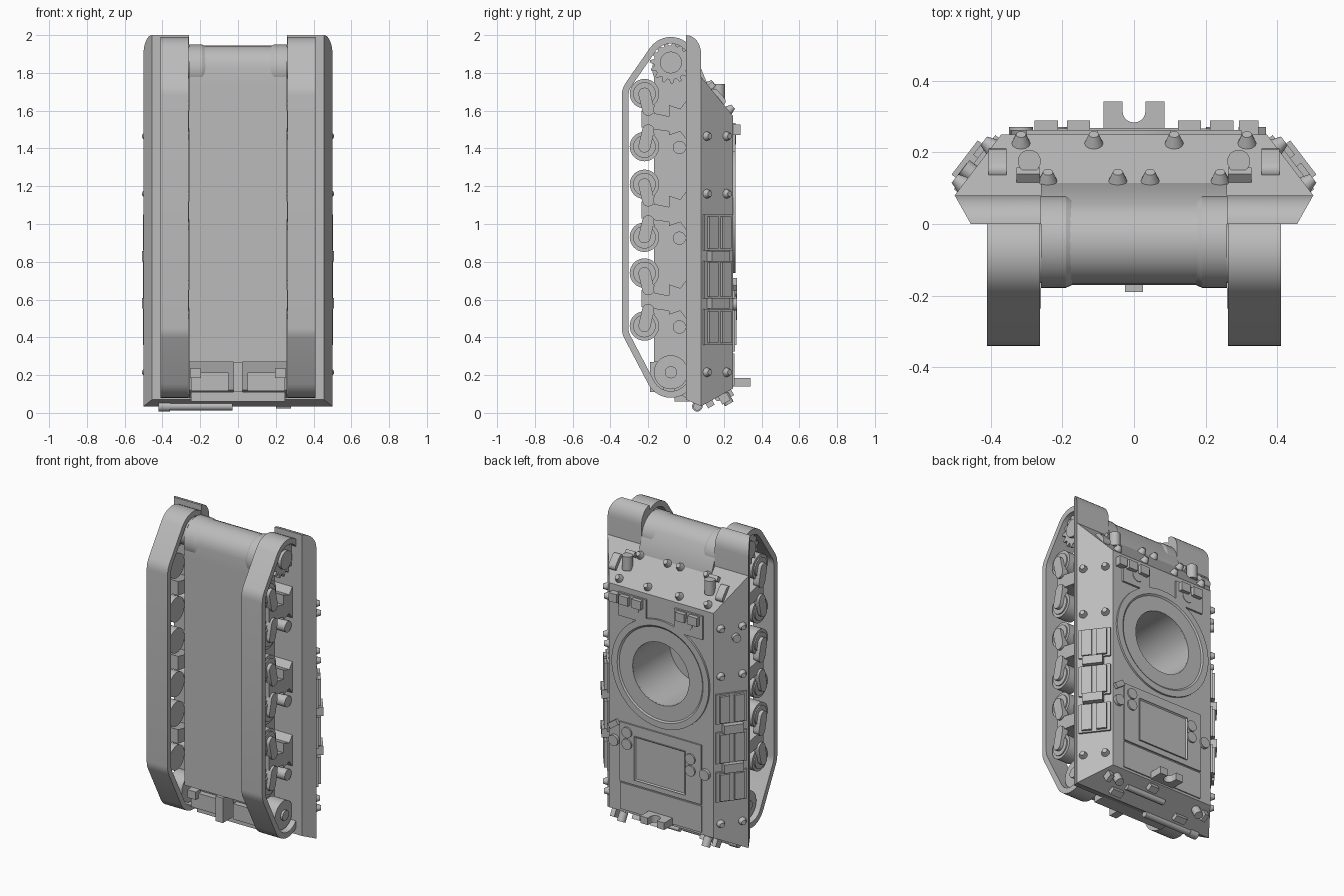
import bpy, bmesh, math
from math import sin, cos, pi
from mathutils import Vector, Matrix, geometry

cube = bpy.data.objects.get("Cube")
if cube:
    bpy.data.objects.remove(cube)

steel = bpy.data.materials.new("plain_grey")
steel.use_nodes = True
GREY = (0.5, 0.5, 0.5, 1)
steel.diffuse_color = GREY
steel.node_tree.nodes["Principled BSDF"].inputs["Base Color"].default_value = GREY
parts = []
UP, FWD, SIDE = Vector((0, 1, 0)), Vector((0, 0, 1)), Vector((1, 0, 0))


def finish(name, bm):
    bmesh.ops.recalc_face_normals(bm, faces=bm.faces)
    me = bpy.data.meshes.new(name)
    bm.to_mesh(me)
    bm.free()
    me.materials.append(steel)
    ob = bpy.data.objects.new(name, me)
    bpy.context.collection.objects.link(ob)
    parts.append(ob)
    return ob


def loft(name, rings, wrap=False):
    """Skin equal-length rings; cap the ends, or join last to first."""
    bm = bmesh.new()
    vs = [[bm.verts.new(p) for p in r] for r in rings]
    n = len(vs[0])
    pairs = list(zip(vs, vs[1:])) + ([(vs[-1], vs[0])] if wrap else [])
    for a, b in pairs:
        for i in range(n):
            bm.faces.new((a[i], a[(i + 1) % n], b[(i + 1) % n], b[i]))
    if not wrap:
        bm.faces.new(vs[0])
        bm.faces.new(vs[-1])
    return finish(name, bm)


def prism(name, profile, x0, x1):
    return loft(name, [[(x, y, z) for y, z in profile] for x in (x0, x1)])


def frame(pos, normal, xdir=SIDE):
    z = Vector(normal).normalized()
    x = Vector(xdir).normalized()
    m = Matrix((x, z.cross(x), z)).transposed().to_4x4()
    m.translation = pos
    return m


def plate(name, pos, size, normal=UP, xdir=SIDE, inset=0, depth=0):
    """Box whose base sits at pos and which rises along normal."""
    bm = bmesh.new()
    bmesh.ops.create_cube(bm, size=1)
    bmesh.ops.translate(bm, vec=(0, 0, 0.5), verts=bm.verts)
    bmesh.ops.scale(bm, vec=size, verts=bm.verts)
    if inset:
        top = max(bm.faces, key=lambda f: f.calc_center_median().z)
        bmesh.ops.inset_region(bm, faces=[top], thickness=inset, depth=0)
        bmesh.ops.translate(bm, vec=(0, 0, -depth), verts=top.verts)
    bm.transform(frame(pos, normal, xdir))
    return finish(name, bm)


def peg(name, pos, r, h, normal=UP, xdir=SIDE, r2=None, seg=20):
    """Cylinder or cone whose base sits at pos."""
    bm = bmesh.new()
    bmesh.ops.create_cone(bm, cap_ends=True, segments=seg, radius1=r,
                          radius2=r if r2 is None else r2, depth=h)
    bmesh.ops.translate(bm, vec=(0, 0, h / 2), verts=bm.verts)
    bm.transform(frame(pos, normal, xdir))
    return finish(name, bm)


def axle(name, x, y, z, r, w, s=1, **k):
    return peg(name, (s * x, y, z), r, w, (s, 0, 0), FWD, **k)


# Upper hull: flared skirt below, sloped sides above
def rect(x, y, z0, z1):
    return [(-x, y, z0), (x, y, z0), (x, y, z1), (-x, y, z1)]


upper = loft("upper_hull", [rect(.455, 0, .07, 1.8), rect(.5, .08, .035, 1.78),
                            rect(.37, .25, .13, 1.57)])

# Lower hull with rounded nose and stepped tail
nose = [(-.05 + .12 * cos(a), 1.825 + .12 * sin(a))
        for a in [pi * (.15 + .085 * i) for i in range(11)]]
tail = [(-.17, .27), (-.10, .27), (-.06, .12), (0, .08), (.1, .08)]
lower = prism("lower_hull", [(.115, 1.737)] + nose + [(-.17, 1.74)] + tail, -.26, .26)

# Round turret well cut through both hull pieces
RING_Z = 1.085
cutter = peg("well_cutter", (0, -.12, RING_Z), .2, .5, seg=48)
cutter.hide_render = True
for ob in (upper, lower):
    mod = ob.modifiers.new("well", "BOOLEAN")
    mod.object, mod.operation, mod.solver = cutter, "DIFFERENCE", "EXACT"
    bpy.context.view_layer.objects.active = ob
    bpy.ops.object.modifier_apply(modifier="well")
parts.remove(cutter)
bpy.data.objects.remove(cutter)

# Turret ring: raised flange with a groove
ring = [(.2, .24), (.345, .24), (.345, .262), (.305, .262), (.295, .255), (.2, .255)]
loft("turret_ring", [[(r * cos(a), y, RING_Z + r * sin(a)) for r, y in ring]
                     for a in [2 * pi * i / 64 for i in range(64)]], wrap=True)


# Track outline: taut loop around four rollers
ROLLERS = [(-.08, 1.855, .135), (-.22, 1.68, .12), (-.22, .45, .12), (-.08, .215, .135)]
samples = [(y, z, r, 2 * pi * i / 40) for y, z, r in ROLLERS for i in range(40)]
hull = geometry.convex_hull_2d([(y + r * cos(a), z + r * sin(a)) for y, z, r, a in samples])
loop = [samples[i] for i in hull]


def track_ring(x, inset):
    return [(x, y + (r - inset) * cos(a), z + (r - inset) * sin(a)) for y, z, r, a in loop]


def capsule(y0, z0, y1, z1, r):
    t = math.atan2(z1 - z0, y1 - y0)
    arc = [pi * i / 8 for i in range(9)]
    return ([(y1 + r * cos(t - pi / 2 + a), z1 + r * sin(t - pi / 2 + a)) for a in arc]
            + [(y0 + r * cos(t + pi / 2 + a), z0 + r * sin(t + pi / 2 + a)) for a in arc])


GLACIS = Vector((0, .21, .17)).normalized()


def glacis(x, y):
    return (x, y, 1.78 - (y - .08) * .21 / .17)


for s in (-1, 1):
    loft("track", [track_ring(s * x, d) for x, d in
                   ((.262, 0), (.41, 0), (.41, .035), (.262, .035))], wrap=True)
    # Mudguard with a rounded front end
    loft("front_mudguard", [[(s * x, .08 * sin(a), z) for x, z in
                             ((.26, 1.6), (.455 + .045 * sin(a), 1.6),
                              (.455 + .045 * sin(a), 1.9 + .1 * cos(a)), (.26, 1.9 + .1 * cos(a)))]
                            for a in [pi / 2 * i / 8 for i in range(9)]])
    # Final drive, toothed sprocket and idler
    peg("drive_housing", (s * .26, -.05, 1.822), .128, .07, (-s, 0, 0), FWD, seg=40)
    peg("drive_taper", (s * .19, -.05, 1.822), .128, .04, (-s, 0, 0), FWD, r2=.11, seg=40)
    teeth = [(-.08 + r * cos(a), 1.855 + r * sin(a)) for i in range(15)
             for r, a in [((.09, .112, .112, .09)[k], 2 * pi * (i + k / 4) / 15) for k in range(4)]]
    prism("sprocket", teeth, s * .36, s * .38)
    axle("sprocket_drum", .26, -.08, 1.855, .085, .11, s)
    axle("sprocket_hub", .37, -.08, 1.855, .058, .03, s)
    axle("idler", .28, -.08, .215, .09, .1, s, seg=32)
    axle("idler_hub", .37, -.08, .215, .032, .025, s)
    # Bogies with paired road wheels
    for zc in (1.55, 1.07, .6):
        body = [(-.235, -.04), (-.235, .05), (-.09, .02), (-.09, .08), (-.03, .06), (0, .1),
                (0, -.1), (-.03, -.06), (-.09, -.08), (-.09, -.06)]
        prism("bogie_bracket", [(y, zc + z) for y, z in body], s * .26, s * .385)
        axle("return_roller", .28, -.035, zc - .145, .035, .1, s)
        for d in (-1, 1):
            z = zc + d * .14
            axle("road_wheel", .28, -.22, z, .078, .09, s, seg=32)
            axle("wheel_rim", .37, -.22, z, .06, .008, s, seg=32)
            prism("wheel_arm", capsule(-.22, z, -.2, zc + d * .055, .032), s * .36, s * .4)
    # Side armour fittings
    out, along = Vector((s * .17, .13, 0)).normalized(), Vector((-s * .13, .17, 0))

    def flank(y, z):
        return (s * (.5 - .13 * (y - .08) / .17), y, z)

    for z in (1.465, 1.16, .215):
        for y in (.11, .215):
            peg("side_bolt", flank(y, z), .025, .028, out, FWD, r2=.015, seg=12)
    for z, h in ((.955, .19), (.705, .2), (.455, .19)):
        plate("rack_base", flank(.165, z), (.19, h, .012), out, along)
        for y in (.13, .2):
            plate("rack_slat", flank(y, z), (.06, h - .02, .028), out, along)
    for z in (.83, .58):
        plate("rack_strap", flank(.16, z), (.12, .055, .042), out, along)
    # Bow bolts, headlamps and horn boxes
    for x, y in ((.315, .225), (.112, .225), (.24, .12), (.045, .12)):
        peg("bow_bolt", glacis(s * x, y), .026, .032, GLACIS, r2=.014, seg=12)
    plate("lamp_bracket", glacis(s * .295, .125), (.065, .03, .03), GLACIS)
    peg("headlamp", (s * .292, .175, 1.65), .032, .09, FWD)
    prism("lamp_guard", capsule(.15, 1.69, .185, 1.65, .025), s * .355, s * .405)
    # Front hatches with periscopes
    plate("crew_hatch", (s * .2, .25, 1.46), (.2, .15, .012))
    peg("hatch_disc", (s * .19, .26, 1.46), .04, .006)
    for x in (.155, .245):
        plate("periscope", (s * x, .25, 1.5), (.065, .055, .038))

plate("extra_periscope", (.32, .25, 1.5), (.055, .055, .038))
peg("pistol_port", (-.45, .14, 1.4), .025, .03, (-.17, .13, 0), FWD)

# Engine deck
plate("engine_cover", (0, .25, .515), (.58, .38, .01))
plate("access_panel", (0, .25, .5), (.36, .28, .018), inset=.014, depth=.011)
plate("rear_cover", (0, .25, .23), (.58, .17, .007))
for x, z in ((.235, .65), (.235, .575), (.33, .575), (-.215, .6), (-.215, .525), (-.315, .525)):
    peg("filler_cap", (x, .25, z), .034, .02)
plate("deck_latch", (.33, .25, .68), (.07, .035, .02), UP, (1, 0, -.7))

# Travel lock: block with a round notch
notch = [(.032 * cos(a), .315 + .032 * sin(a)) for a in [-pi * i / 10 for i in range(11)]]
lock = [(-.085, .25), (.085, .25), (.085, .342), (.032, .342)] + notch + [(-.032, .342), (-.085, .342)]
loft("travel_lock", [[(x, y, z) for x, y in lock] for z in (.14, .185)])

# Rear plate fittings
REAR = Vector((0, .095, -.17)).normalized()
peg("tool_bar", (-.42, .06, .035), .022, .39, SIDE, FWD)
peg("tool_head", (-.42, .06, .035), .028, .06, SIDE, FWD)
peg("crank_bar", (-.08, .17, .08), .018, .28, SIDE, FWD)
for x in (-.3, .3):
    peg("tail_lamp", (x, .2, .1), .026, .06, REAR)
    plate("tail_lamp_guard", (x * 1.2, .19, .1), (.03, .05, .05), REAR)
    plate("rear_bracket", (x * .8, .12, .06), (.08, .04, .03), REAR)
plate("rear_hinge", (.05, .22, .115), (.06, .04, .035), REAR)

# Tail underside: lip, hatches and tow hook
plate("tail_lip", (0, .05, .085), (.5, .05, .11), -UP)
for s in (-1, 1):
    plate("tail_hatch", (s * .15, -.03, .165), (.2, .1, .09), -UP)
    plate("tail_hinge", (s * .225, -.1, .21), (.06, .05, .05), -UP)
plate("tow_hook", (0, 0, .19), (.05, .16, .19), -UP)

for ob in parts:
    ob.select_set(True)
bpy.context.view_layer.objects.active = upper
bpy.ops.object.shade_smooth_by_angle(angle=math.radians(32))
